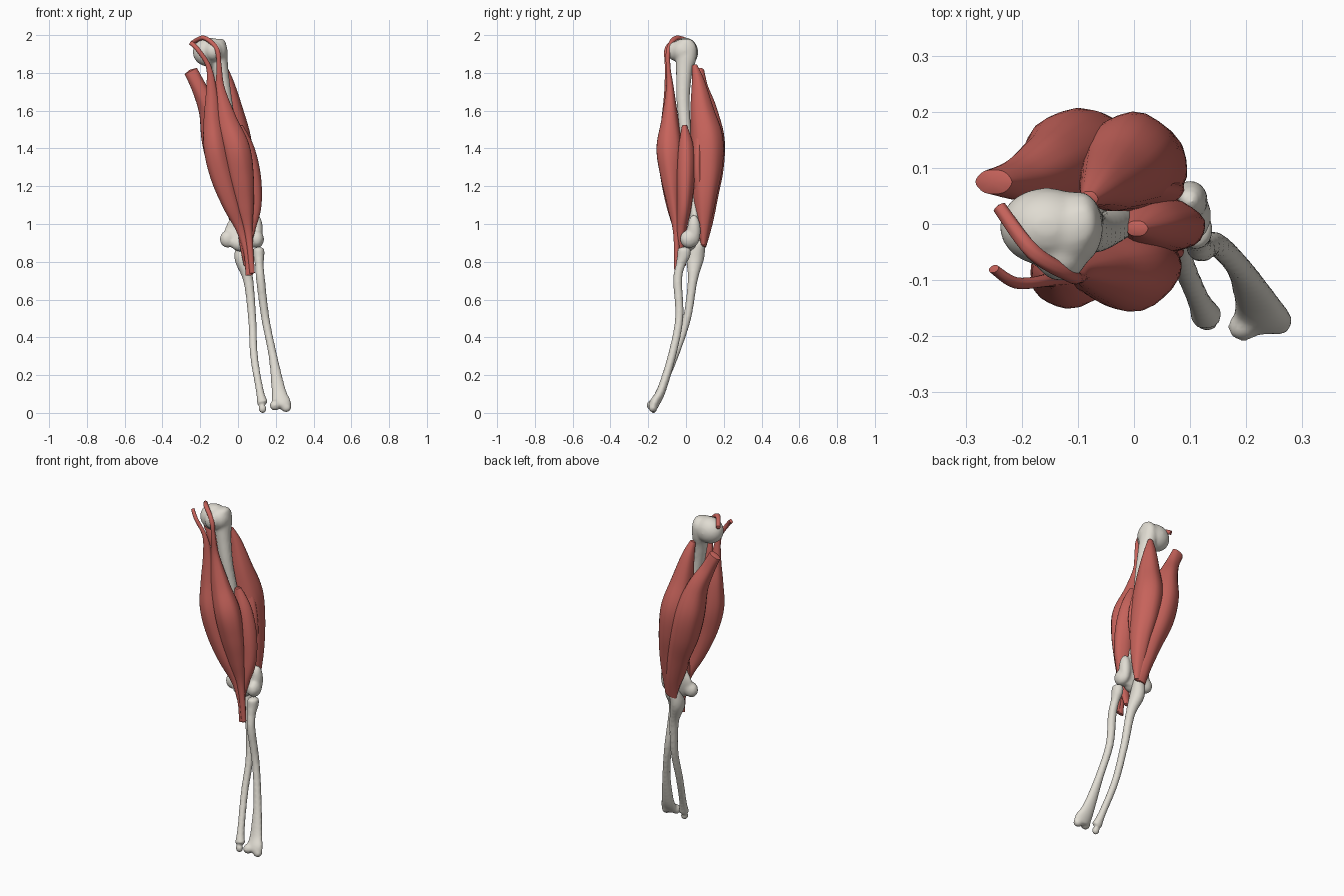
import bpy
import bmesh
import math
from mathutils import Vector

SIDES = 24
STEPS = 6

default_cube = bpy.data.objects.get("Cube")
if default_cube:
    bpy.data.objects.remove(default_cube, do_unlink=True)


def make_material(name, red, green, blue):
    material = bpy.data.materials.new(name)
    material.use_nodes = True
    color = (red, green, blue, 1)
    material.diffuse_color = color
    shader = material.node_tree.nodes["Principled BSDF"]
    shader.inputs["Base Color"].default_value = color
    shader.inputs["Roughness"].default_value = .7
    return material


bone_white = make_material("bone white", .74, .71, .64)
muscle_red = make_material("muscle red", .57, .125, .105)


def spline(rows):
    """Smooth the stations with a Catmull-Rom curve through every value."""
    rows = [Vector(row) for row in rows]
    padded = [rows[0]] + rows + [rows[-1]]
    result = []
    for a, b, c, d in zip(padded, padded[1:], padded[2:], padded[3:]):
        for step in range(STEPS):
            t = step / STEPS
            result.append(b + (c - a) * (t / 2)
                          + (a * 2 - b * 5 + c * 4 - d) * (t * t / 2)
                          + (b * 3 - a - c * 3 + d) * (t ** 3 / 2))
    result.append(rows[-1])
    return result


def select_only(parts):
    bpy.ops.object.select_all(action="DESELECT")
    for part in parts:
        part.select_set(True)
    bpy.context.view_layer.objects.active = parts[0]


def finish(name, mesh_data, material):
    """Turn a bmesh into a smooth shaded object of one colour."""
    bmesh.ops.recalc_face_normals(mesh_data, faces=mesh_data.faces[:])
    mesh = bpy.data.meshes.new(name)
    mesh_data.to_mesh(mesh)
    mesh_data.free()
    mesh.materials.append(material)
    part = bpy.data.objects.new(name, mesh)
    bpy.context.collection.objects.link(part)
    select_only([part])
    bpy.ops.object.shade_smooth_by_angle(angle=math.radians(50))
    return part


def loft(name, material, stations, ridge=0):
    """Sweep an ellipse along stations of x, y, z, side radius, depth radius."""
    rows = spline(stations)
    centers = [Vector(row[:3]) for row in rows]
    mesh_data = bmesh.new()
    rings = []
    for index, row in enumerate(rows):
        before = centers[max(index - 1, 0)]
        after = centers[min(index + 1, len(rows) - 1)]
        tangent = (after - before).normalized()
        depth = Vector((0, 1, 0))
        depth = (depth - tangent * depth.dot(tangent)).normalized()
        side = depth.cross(tangent)
        ring = []
        for corner in range(SIDES):
            angle = math.tau * corner / SIDES
            # shallow lengthwise fibres
            swell = 1 + ridge * math.cos(angle * 6 + index / 8)
            offset = (side * math.cos(angle) * row[3]
                      + depth * math.sin(angle) * row[4]) * swell
            ring.append(mesh_data.verts.new(centers[index] + offset))
        rings.append(ring)
    for lower, upper in zip(rings, rings[1:]):
        for k in range(SIDES):
            n = (k + 1) % SIDES
            mesh_data.faces.new((lower[k], lower[n], upper[n], upper[k]))
    # domed ends
    for ring, inner in ((rings[0], centers[1]), (rings[-1], centers[-2])):
        middle = sum((v.co for v in ring), Vector()) / SIDES
        size = min((v.co - middle).length for v in ring)
        tip = middle + (middle - inner).normalized() * size * .4
        point = mesh_data.verts.new(tip)
        for k in range(SIDES):
            mesh_data.faces.new((ring[k], ring[(k + 1) % SIDES], point))
    return finish(name, mesh_data, material)


def bone(name, stations, knobs):
    """Shaft and rounded knobs (center, size) melted into one smooth bone."""
    parts = [loft(name, bone_white, stations)]
    for center, size in knobs:
        mesh_data = bmesh.new()
        bmesh.ops.create_uvsphere(mesh_data, u_segments=SIDES,
                                  v_segments=SIDES // 2, radius=1)
        bmesh.ops.scale(mesh_data, vec=size, verts=mesh_data.verts[:])
        bmesh.ops.translate(mesh_data, vec=center, verts=mesh_data.verts[:])
        parts.append(finish(name + "_knob", mesh_data, bone_white))
    select_only(parts)
    bpy.ops.object.join()
    whole = parts[0]
    remesh = whole.modifiers.new("melt", "REMESH")
    remesh.mode = "VOXEL"
    remesh.voxel_size = .008
    remesh.use_smooth_shade = True
    soften = whole.modifiers.new("soften", "SMOOTH")
    soften.factor = .5
    soften.iterations = 6
    for modifier in (remesh.name, soften.name):
        bpy.ops.object.modifier_apply(modifier=modifier)


# Upper arm bone with the shoulder ball and elbow knobs
bone("upper_arm_bone", [
    (-.09, 0, 1.975, .022, .032), (-.095, 0, 1.94, .036, .055),
    (-.1, 0, 1.88, .045, .055), (-.09, -.01, 1.8, .041, .043),
    (-.065, -.015, 1.65, .035, .035), (-.03, 0, 1.45, .031, .031),
    (0, .02, 1.2, .036, .031), (.02, .045, 1.06, .055, .028),
    (.022, .045, .98, .09, .029), (.022, .03, .92, .1, .034),
    (.02, .02, .88, .07, .03)], [
    ((-.155, -.005, 1.91), (.085, .07, .077)),
    ((-.115, -.01, 1.915), (.06, .069, .067)),
    ((-.13, -.055, 1.915), (.047, .047, .052)),
    ((-.055, .03, .92), (.042, .034, .046)),
    ((.1, .042, .965), (.032, .036, .085)),
    ((.1, .015, .92), (.038, .047, .048)),
    ((.02, .015, .895), (.06, .038, .042))])

# Two forearm bones
bone("outer_forearm_bone", [
    (.11, -.01, .87, .03, .035), (.11, -.012, .835, .03, .035),
    (.113, -.03, .78, .023, .025), (.12, -.044, .7, .024, .024),
    (.145, -.036, .5, .022, .022), (.185, -.075, .3, .023, .022),
    (.215, -.13, .12, .038, .024), (.228, -.165, .055, .052, .027),
    (.228, -.175, .03, .05, .026)], [
    ((.195, -.183, .04), (.028, .026, .028)),
    ((.255, -.175, .027), (.027, .024, .024))])
bone("inner_forearm_bone", [
    (.03, .08, .905, .032, .027), (.02, .05, .82, .039, .046),
    (.055, .035, .7, .027, .026), (.075, .005, .5, .022, .022),
    (.085, -.06, .3, .021, .02), (.115, -.135, .12, .021, .021),
    (.13, -.165, .05, .03, .027)], [
    ((.13, -.172, .022), (.022, .02, .024))])

# Front muscles, each running from tendon through belly to tendon
loft("front_muscle_short_head", muscle_red, [
    (-.25, -.08, 1.96, .012, .008), (-.21, -.105, 1.92, .012, .01),
    (-.155, -.1, 1.83, .014, .012), (-.14, -.09, 1.7, .03, .025),
    (-.135, -.085, 1.55, .048, .045), (-.12, -.09, 1.4, .062, .06),
    (-.085, -.085, 1.25, .06, .05), (-.035, -.07, 1.1, .045, .035),
    (.015, -.05, .97, .025, .018), (.045, -.045, .85, .015, .012),
    (.06, -.045, .73, .02, .01)], .02)
loft("front_muscle_long_head", muscle_red, [
    (-.24, .03, 1.96, .012, .012), (-.18, -.05, 1.985, .012, .014),
    (-.115, -.09, 1.93, .013, .013), (-.1, -.095, 1.84, .013, .012),
    (-.095, -.085, 1.72, .025, .02), (-.06, -.085, 1.55, .055, .045),
    (-.01, -.088, 1.4, .073, .068), (.015, -.08, 1.25, .068, .055),
    (.035, -.065, 1.1, .048, .035), (.055, -.05, .95, .022, .018),
    (.075, -.05, .74, .014, .012)], .02)
loft("deep_front_muscle", muscle_red, [
    (.005, -.008, 1.52, .02, .014), (.03, 0, 1.4, .055, .042),
    (.053, -.002, 1.25, .068, .048), (.058, -.01, 1.1, .067, .04),
    (.045, -.025, .98, .05, .03), (.04, -.03, .88, .03, .02),
    (.045, -.01, .78, .014, .012)], .02)

# Back muscles, all gathering on the point of the elbow
loft("back_muscle_long_head", muscle_red, [
    (-.25, .075, 1.81, .036, .022), (-.205, .08, 1.72, .04, .038),
    (-.15, .1, 1.6, .058, .065), (-.112, .118, 1.45, .082, .085),
    (-.072, .118, 1.3, .084, .08), (-.025, .11, 1.15, .068, .06),
    (.012, .098, 1, .048, .042), (.033, .093, .88, .032, .014)], .02)
loft("back_muscle_outer_head", muscle_red, [
    (-.08, .045, 1.84, .016, .014), (-.06, .065, 1.75, .037, .035),
    (-.035, .085, 1.6, .062, .063), (-.01, .11, 1.45, .08, .086),
    (.013, .108, 1.3, .075, .083), (.036, .1, 1.15, .06, .062),
    (.045, .095, 1.02, .044, .04), (.045, .093, .89, .028, .014)], .02)
loft("back_muscle_deep_head", muscle_red, [
    (-.05, .06, 1.6, .03, .02), (-.03, .065, 1.45, .085, .035),
    (0, .06, 1.28, .09, .035), (.0, .08, 1.1, .07, .034),
    (.035, .09, .91, .034, .015)], .02)
